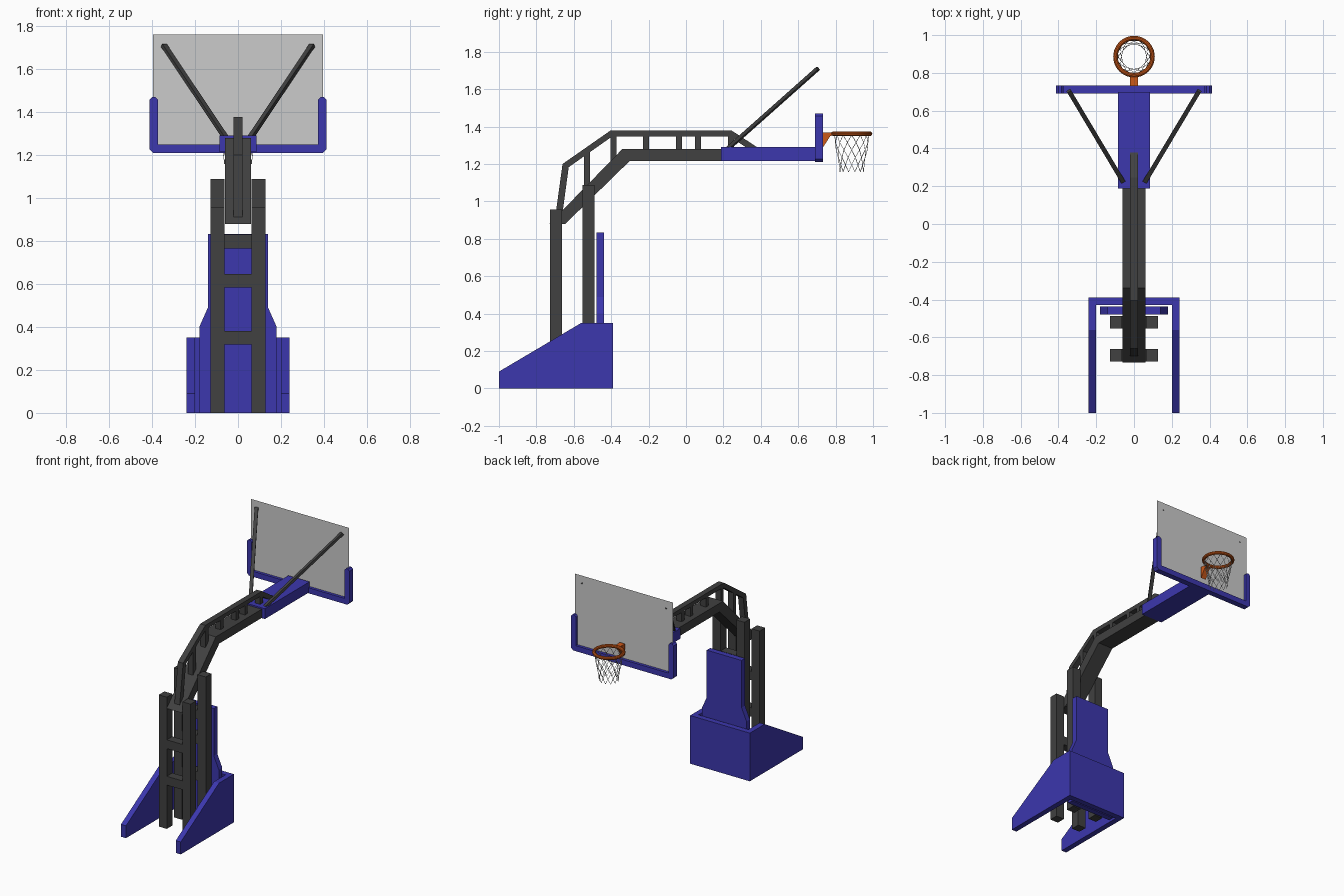
import bpy, bmesh, math
from mathutils import Vector

if "Cube" in bpy.data.objects:
    bpy.data.objects.remove(bpy.data.objects["Cube"])


def material(name, rgb):
    m = bpy.data.materials.new(name)
    m.diffuse_color = (*rgb, 1)
    m.use_nodes = True
    m.node_tree.nodes["Principled BSDF"].inputs["Base Color"].default_value = m.diffuse_color
    return m


BLUE = material("blue_paint", (0.045, 0.038, 0.42))
DARK = material("dark_steel", (0.052, 0.052, 0.052))
ORANGE = material("orange_paint", (0.6, 0.1, 0.01))


def finish(name, bm, mat):
    bmesh.ops.recalc_face_normals(bm, faces=bm.faces)
    me = bpy.data.meshes.new(name)
    bm.to_mesh(me)
    bm.free()
    ob = bpy.data.objects.new(name, me)
    bpy.context.collection.objects.link(ob)
    if mat:
        me.materials.append(mat)
    return ob


def prism(name, pts, axis, a, b, mat):
    """Extrude a (y,z) profile along x, or an (x,z) profile along y."""
    bm = bmesh.new()
    place = (lambda p, t: (t, p[0], p[1])) if axis == 'x' else (lambda p, t: (p[0], t, p[1]))
    face = bm.faces.new([bm.verts.new(place(p, a)) for p in pts])
    ext = bmesh.ops.extrude_face_region(bm, geom=[face])
    verts = [v for v in ext["geom"] if isinstance(v, bmesh.types.BMVert)]
    bmesh.ops.translate(bm, verts=verts, vec=Vector(place((0, 0), b - a)))
    return finish(name, bm, mat)


def box(name, x, y, z, mat):
    return prism(name, [(y[0], z[0]), (y[1], z[0]), (y[1], z[1]), (y[0], z[1])], 'x', x[0], x[1], mat)


def mirrored(half):
    return half + [(-x, z) for x, z in reversed(half)]


# Base: two sloped side plates, a cross plate and the tall pad
side_profile = [(-1, 0), (-1, 0.09), (-0.56, 0.35), (-0.39, 0.35), (-0.39, 0)]
for s, tag in ((1, "right"), (-1, "left")):
    prism("base_side_" + tag, side_profile, 'x', s * 0.2, s * 0.24, BLUE)
box("base_cross_plate", (-0.2, 0.2), (-0.43, -0.39), (0, 0.35), BLUE)
prism("post_pad", mirrored([(0.18, 0), (0.18, 0.4), (0.14, 0.49), (0.14, 0.833)]),
      'y', -0.478, -0.438, BLUE)

# Posts and their rungs
for tag, y, top, rungs in (("front", (-0.727, -0.663), 0.957, (0.35, 0.615)),
                           ("rear", (-0.553, -0.488), 1.088, (0.35, 0.615, 0.797))):
    for s, side in ((1, "right"), (-1, "left")):
        box(f"{tag}_post_{side}", sorted((s * 0.063, s * 0.128)), y, (0, top), DARK)
    for z in rungs:
        box(f"{tag}_rung", (-0.063, 0.063), y, (z - 0.032, z + 0.032), DARK)

# Arm: main beam, upper truss bar and uprights between them
prism("arm_beam", [(-0.733, 0.878), (-0.647, 0.878), (-0.30, 1.217), (0.25, 1.217),
                   (0.25, 1.28), (-0.34, 1.28)], 'x', -0.06, 0.06, DARK)
outer = [(-0.70, 0.91), (-0.66, 1.2), (-0.405, 1.378), (0.245, 1.378), (0.395, 1.28)]
inner = [(0.335, 1.28), (0.233, 1.347), (-0.395, 1.347), (-0.627, 1.183), (-0.66, 0.94)]
prism("arm_truss_bar", outer + inner, 'x', -0.021, 0.021, DARK)
for y, z0, z1 in ((-0.53, 1.05, 1.27), (-0.387, 1.2, 1.36), (-0.215, 1.26, 1.36),
                  (-0.037, 1.26, 1.36), (0.065, 1.26, 1.36), (0.24, 1.26, 1.36)):
    box("truss_upright", (-0.021, 0.021), (y - 0.016, y + 0.016), (z0, z1), DARK)

# Blue arm head and backboard frame
box("arm_head", (-0.085, 0.085), (0.187, 0.7), (1.215, 1.29), BLUE)
frame = [(0.395, 1.21), (0.412, 1.227), (0.412, 1.457), (0.4, 1.47),
         (0.385, 1.47), (0.373, 1.458), (0.373, 1.25)]
prism("backboard_frame", mirrored(frame), 'y', 0.69, 0.732, BLUE)

# Backboard: a single thin sheet
bm = bmesh.new()
bm.faces.new([bm.verts.new((x, 0.711, z)) for x, z in
              ((-0.395, 1.23), (0.395, 1.23), (0.395, 1.76), (-0.395, 1.76))])
finish("backboard", bm, None)

# Diagonal stays
for s, tag in ((1, "right"), (-1, "left")):
    a, b = Vector((s * 0.05, 0.21, 1.27)), Vector((s * 0.345, 0.705, 1.71))
    d = b - a
    bm = bmesh.new()
    bmesh.ops.create_cube(bm, size=1)
    bmesh.ops.scale(bm, verts=bm.verts, vec=(0.024, 0.018, d.length))
    ob = finish("stay_" + tag, bm, DARK)
    ob.location = (a + b) / 2
    ob.rotation_euler = d.to_track_quat('Z', 'Y').to_euler()

# Hoop and bracket
CY, CZ = 0.886, 1.362
bpy.ops.mesh.primitive_torus_add(location=(0, CY, CZ), major_radius=0.098, minor_radius=0.012,
                                 major_segments=40, minor_segments=10)
hoop = bpy.context.object
hoop.name = "hoop"
hoop.data.materials.append(ORANGE)
bpy.ops.object.shade_smooth_by_angle()
prism("hoop_bracket", [(0.73, 1.285), (0.73, 1.368), (0.795, 1.368), (0.795, 1.354), (0.772, 1.35)],
      'x', -0.02, 0.02, ORANGE)

# Net: crossing strands spiralling both ways
cu = bpy.data.curves.new("net", 'CURVE')
cu.dimensions = '3D'
cu.bevel_depth = 0.0016
cu.bevel_resolution = 0
levels = [(0.091, 1.355), (0.09, 1.315), (0.083, 1.275), (0.074, 1.235), (0.067, 1.195), (0.065, 1.158)]
N = 12
for k in range(N):
    for s in (1, -1):
        sp = cu.splines.new('POLY')
        sp.points.add(len(levels) - 1)
        for i, (r, z) in enumerate(levels):
            t = (k + s * i / 2) * math.tau / N
            sp.points[i].co = (r * math.cos(t), CY + r * math.sin(t), z, 1)
bpy.context.collection.objects.link(bpy.data.objects.new("net", cu))
